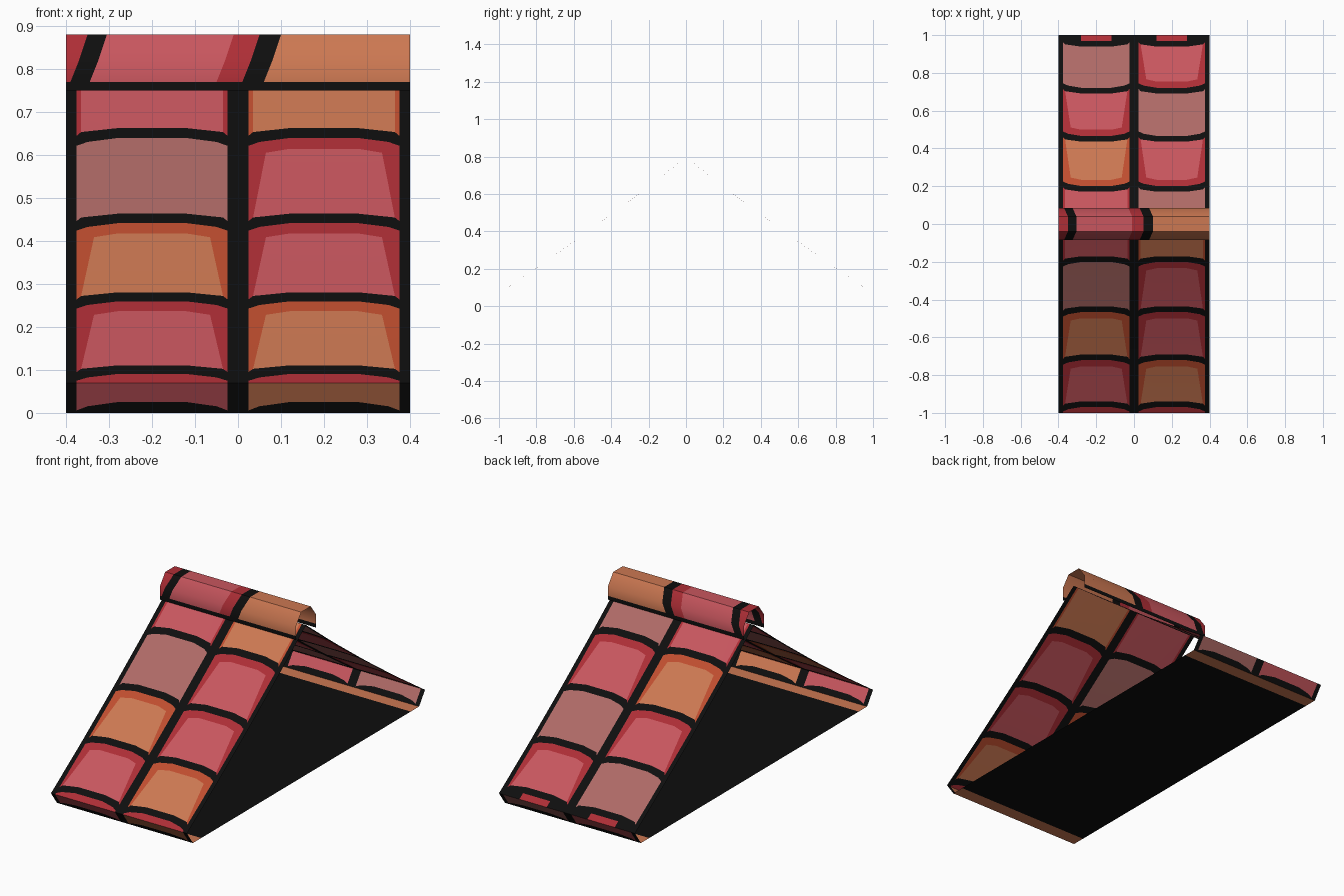
import bpy

if "Cube" in bpy.data.objects:
    bpy.data.objects.remove(bpy.data.objects["Cube"])

def srgb(r, g, b):
    lin = lambda c: c / 12.92 if c <= 0.04045 else ((c + 0.055) / 1.055) ** 2.4
    return (*[lin(c / 255) for c in (r, g, b)], 1)

COLOURS = {
    "red": (200, 86, 94), "red_edge": (174, 46, 54),
    "orange": (204, 120, 82), "orange_edge": (192, 78, 47),
    "dusty_pink": (175, 106, 102), "black": (14, 14, 14),
}
NAMES = list(COLOURS)
MATS = []
for n, c in COLOURS.items():
    m = bpy.data.materials.new(n)
    m.diffuse_color = srgb(*c)
    m.use_nodes = True
    m.node_tree.nodes["Principled BSDF"].inputs["Base Color"].default_value = m.diffuse_color
    MATS.append(m)

def edge_of(colour):
    return colour if colour in ("dusty_pink", "black") else colour + "_edge"

def sheet(name, rows, rule, flip=False):
    """Grid of quads through rows of points; rule(cell, row) gives the colour."""
    n = len(rows[0])
    faces, mats = [], []
    for j in range(len(rows) - 1):
        for i in range(n - 1):
            q = [j * n + i, (j + 1) * n + i, (j + 1) * n + i + 1, j * n + i + 1]
            faces.append(q[::-1] if flip else q)
            mats.append(NAMES.index(rule(i, j)))
    me = bpy.data.meshes.new(name)
    me.from_pydata([p for r in rows for p in r], [], faces)
    for m in MATS:
        me.materials.append(m)
    me.polygons.foreach_set("material_index", mats)
    ob = bpy.data.objects.new(name, me)
    bpy.context.collection.objects.link(ob)
    bpy.ops.object.select_all(action='DESELECT')
    ob.select_set(True)
    bpy.context.view_layer.objects.active = ob
    bpy.ops.object.shade_smooth_by_angle(angle=0.87)
    return ob

# Roof profile: 0..1 runs down the slope, 1..2 runs down the slanted eave board
def profile(d):
    if d <= 1:
        t = 1 - d
        return d, 0.07 + 0.661 * t + 0.065 * t * t
    return 1 - 0.05 * (d - 1), 0.07 * (2 - d)

# Stations down the slope: (distance, upward bow in tile centre, inner half width)
stations, kinds = [(0, 0, 0.165)], []
for k, line in enumerate((0.21, 0.475, 0.73, 0.978)):
    stations += [(line - 0.015, 0.024, 0.165), (line + 0.015, 0.024, 0.15)]
    kinds += [(k, "tile"), (k, "line")]
    if k < 3:
        stations.append((line + 0.048, 0.024, 0.135))
        kinds.append((k + 1, "band"))
stations += [(1, 0, 0.15), (1.92, 0.28, 0.15), (2, 0, 0.15)]
kinds += [(4, "sliver"), (4, "tile"), (4, "line")]

def slope(name, side, tiles):
    rows = []
    for d, bow, inner in stations:
        row = []
        tile = [(-0.176, 0), (-inner, 0.5), (-0.08, 1), (0.08, 1), (inner, 0.5), (0.176, 0)]
        xs = [(-0.4, 0)] + [(c + u, s) for c in (-0.2, 0.2) for u, s in tile] + [(0.4, 0)]
        for x, s in xs:
            y, z = profile(d - bow * s)
            row.append((x, side * y, z))
        rows.append(row)

    def rule(i, j):
        r, kind = kinds[j]
        k = (i - 1) % 6
        if k == 5 or kind == "line":
            return "black"
        if kind == "sliver":
            return "red_edge" if side < 0 or k == 2 else "black"
        colour = tiles[r][0 if i < 6 else 1]
        edge = kind == "band" or (k in (0, 4) and r < 4)
        return edge_of(colour) if edge else colour
    sheet(name, rows, rule, side > 0)

R, O, D = "red", "orange", "dusty_pink"
slope("front_slope", -1, [(R, O), (D, R), (O, R), (R, O), (R, O)])
slope("back_slope", 1, [(R, D), (O, R), (R, D), (D, R), (R, D)])

# Flat underside: orange soffit strips and a black floor
sheet("underside", [[(x, y, 0) for x in (-0.4, 0.4)] for y in (-0.95, -0.88, 0.88, 0.95)],
      lambda i, j: "black" if j == 1 else "orange")

# Ridge cap: arched section from back to front, with slanted joints
half = [(0.085, 0.75, 0.045), (0.085, 0.77, 0.04), (0.085, 0.82, 0.02), (0.04, 0.88, 0)]
section = half + [(-y, z, s) for y, z, s in reversed(half)]
joints = (-0.35, -0.305, -0.01, 0.05, 0.1)
bands = ["red_edge", "black", "red", "red_edge", "black", "orange"]
ridge_rows = [[(x, y, z) for x in (-0.4, *[j - s for j in joints], 0.4)] for y, z, s in section]
sheet("ridge_cap", ridge_rows, lambda i, j: "black" if j in (0, 6) else bands[i])
